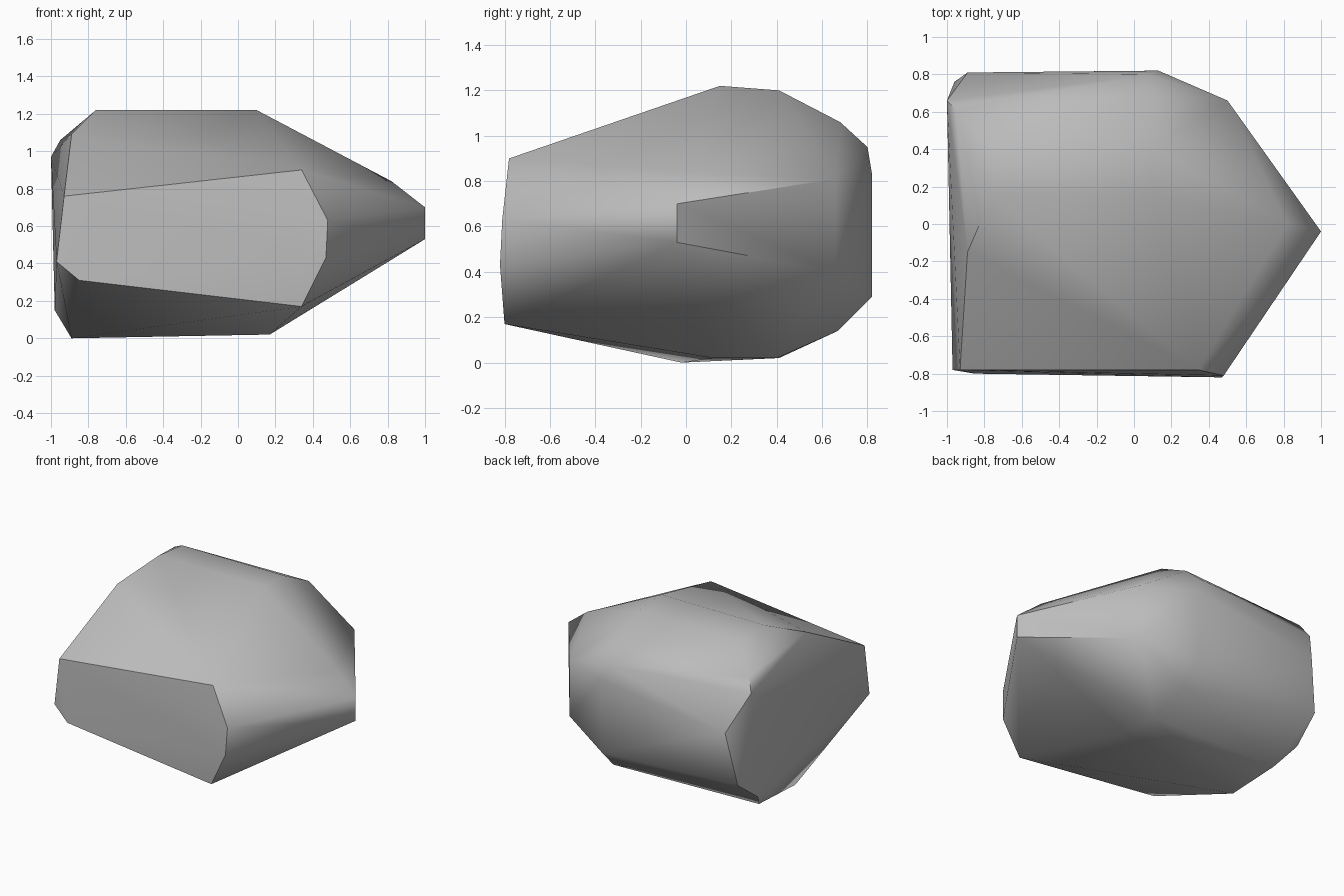
import bpy
import bmesh
import math

# Remove the default cube
default_cube = bpy.data.objects.get("Cube")
if default_cube:
    bpy.data.objects.remove(default_cube, do_unlink=True)

# Corner points of the chiselled boulder, grouped by the facet they bound
front_facet = [(-.93, -.78, .76), (.34, -.78, .90), (.48, -.81, .63),
               (.47, -.82, .43), (.34, -.80, .17), (-.85, -.80, .31),
               (-.97, -.78, .41)]
right_point = [(1, -.04, .53), (1, -.04, .70), (.82, 0, .84),
               (.50, .66, .81), (.50, .66, .40)]
crown = [(-.89, -.15, 1.09), (-.76, .15, 1.22), (.10, .15, 1.22),
         (-.75, .41, 1.20), (.10, .41, 1.20), (.11, .68, 1.06),
         (-.95, .61, 1.06)]
back_facet = [(.08, .80, .95), (.13, .82, .83), (.12, .82, .29),
              (.13, .67, .14), (-.89, .81, .70), (-.96, .76, .31)]
left_facet = [(-1, .66, .97), (-.98, .55, .15)]
underside = [(-.89, -.02, 0), (-.89, .41, .02), (.17, .12, .02),
             (.16, .40, .02)]


def make_material(name, colour):
    material = bpy.data.materials.new(name)
    material.use_nodes = True
    material.diffuse_color = colour
    shader = next(node for node in material.node_tree.nodes
                  if node.type == "BSDF_PRINCIPLED")
    shader.inputs["Base Color"].default_value = colour
    shader.inputs["Roughness"].default_value = 0.9
    return material


def make_hull(name, points, material):
    """Wrap a tight convex skin around the points and merge flat facets."""
    bm = bmesh.new()
    for point in points:
        bm.verts.new(point)
    bmesh.ops.convex_hull(bm, input=bm.verts[:])
    loose = [vert for vert in bm.verts if not vert.link_faces]
    bmesh.ops.delete(bm, geom=loose, context="VERTS")
    bmesh.ops.dissolve_limit(bm, angle_limit=math.radians(3),
                             verts=bm.verts[:], edges=bm.edges[:])
    bmesh.ops.recalc_face_normals(bm, faces=bm.faces[:])
    mesh = bpy.data.meshes.new(name)
    bm.to_mesh(mesh)
    bm.free()
    mesh.materials.append(material)
    obj = bpy.data.objects.new(name, mesh)
    bpy.context.collection.objects.link(obj)
    return obj


# Boulder: soft worn edges, with only the steep breaks kept sharp
stone_grey = make_material("stone grey", (.50, .50, .50, 1))
boulder = make_hull("boulder", front_facet + right_point + crown
                    + back_facet + left_facet + underside, stone_grey)
bpy.ops.object.select_all(action="DESELECT")
boulder.select_set(True)
bpy.context.view_layer.objects.active = boulder
bpy.ops.object.shade_smooth_by_angle(angle=math.radians(40))
